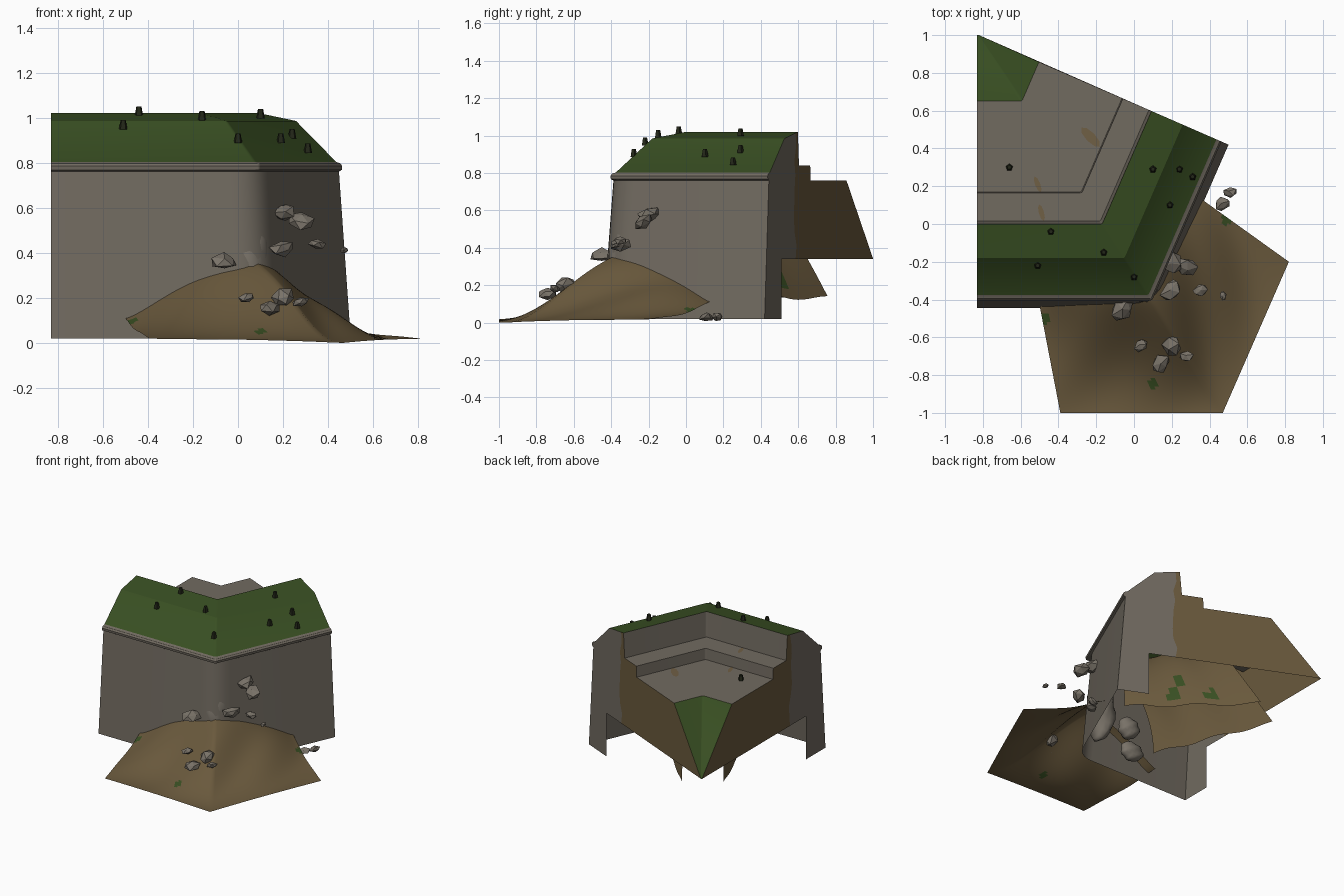
import bpy, bmesh, math, random
from mathutils import Vector

random.seed(4)
if "Cube" in bpy.data.objects:
    bpy.data.objects.remove(bpy.data.objects["Cube"])


def material(name, rgb):
    m = bpy.data.materials.new(name)
    m.use_nodes = True
    m.diffuse_color = (*rgb, 1)
    bsdf = m.node_tree.nodes["Principled BSDF"]
    bsdf.inputs["Base Color"].default_value = (*rgb, 1)
    bsdf.inputs["Roughness"].default_value = 0.9
    return m


STONE = material("stone grey", (0.165, 0.145, 0.117))
GRASS = material("grass green", (0.04, 0.077, 0.016))
EARTH = material("earth brown", (0.143, 0.1, 0.046))
RUBBLE = material("rubble grey", (0.19, 0.168, 0.138))
STUMP = material("dark stump", (0.016, 0.019, 0.009))
PATCH = material("worn clay", (0.16, 0.115, 0.06))


def finish(name, bm, mats, smooth=None):
    bmesh.ops.recalc_face_normals(bm, faces=bm.faces)
    me = bpy.data.meshes.new(name)
    bm.to_mesh(me)
    bm.free()
    ob = bpy.data.objects.new(name, me)
    bpy.context.collection.objects.link(ob)
    for m in mats:
        me.materials.append(m)
    if smooth:
        bpy.ops.object.select_all(action="DESELECT")
        ob.select_set(True)
        bpy.context.view_layer.objects.active = ob
        bpy.ops.object.shade_smooth_by_angle(angle=math.radians(smooth))
    return ob


# Plan of the bent rampart: two arms meeting at one corner
CORNER = Vector((0.1, -0.41))
DIR1, DIR2 = Vector((1, 0)), Vector((0.4, 0.917))
IN2 = Vector((-0.917, 0.4))
MITRE = Vector((-0.654, 1))
SIDE = Vector((0.837, 0.547))
LEFT_X, END_S = -0.83, 0.585


def row(t, z, fillet):
    """One line along both arms, t inward from the outer face."""
    c = CORNER + MITRE * t
    start = Vector((min(LEFT_X, c.x), c.y))
    end = DIR2 * max(END_S, c.dot(DIR2)) + IN2 * c.dot(IN2)
    if t > 1.4:
        fillet = 0
    a, b = c - DIR1 * fillet, c + DIR2 * fillet
    pts = [start]
    for i in range(7):
        k = i / 6
        pts.append(a * (1 - k) ** 2 + c * 2 * k * (1 - k) + b * k * k)
    return [(p.x, p.y, z) for p in pts + [end]]


# Rampart section: inward distance, height, material of the strip after it
# (OPEN strips stay empty: the shell is hollow beneath)
S, G, E, OPEN = 0, 1, 2, None
SECTION = [
    (-0.035, 0.02, S), (0.022, 0.76, S), (0.008, 0.768, S), (0.006, 0.785, S),
    (0.015, 0.797, S), (0.035, 0.803, G), (0.23, 0.985, G), (0.38, 1.014, G),
    (0.41, 1.02, S), (0.425, 0.84, S), (0.575, 0.84, S), (0.58, 0.76, S),
    (1.06, 0.76, G), (1.41, 0.34, OPEN), (0.38, 0.34, OPEN), (0.19, 0.34, OPEN),
    (0.19, 0.02, OPEN)]
SPLIT_TOP, SPLIT_LOW = 7, 14

bm = bmesh.new()
rows = [[bm.verts.new(p) for p in row(t, z, 0.12 if i < 2 else 0.01)]
        for i, (t, z, m) in enumerate(SECTION)]
for i, (t, z, m) in enumerate(SECTION):
    if m is OPEN:
        continue
    a, b = rows[i], rows[i + 1]
    for j in range(len(a) - 1):
        bm.faces.new((a[j], a[j + 1], b[j + 1], b[j])).material_index = m
# End caps: masonry outside, earth fill inside, ragged joint between
for end in (0, -1):
    ring = [r[end] for r in rows]
    joint = []
    for i in range(1, 9):
        h = 1.014 - i * 0.075
        joint.append(bm.verts.new(row(0.375 + random.uniform(-0.02, 0.02), h, 0)[end]))
    outer = ring[SPLIT_LOW:] + ring[:SPLIT_TOP + 1] + joint
    inner = ring[SPLIT_TOP:SPLIT_LOW + 1] + joint[::-1]
    bm.faces.new(outer).material_index = S
    bm.faces.new(inner).material_index = E
bmesh.ops.delete(bm, geom=[v for v in bm.verts if not v.link_faces], context="VERTS")
bmesh.ops.remove_doubles(bm, verts=bm.verts, dist=0.0005)
finish("rampart", bm, [STONE, GRASS, EARTH], 28)


def sheet(name, f, nu, nv, spots, spot_size):
    """Grid surface with grass on the faces near the given spots."""
    bm = bmesh.new()
    g = [[bm.verts.new(f(2 * i / nu - 1, j / nv)) for i in range(nu + 1)]
         for j in range(nv + 1)]
    for j in range(nv):
        for i in range(nu):
            face = bm.faces.new((g[j][i], g[j][i + 1], g[j + 1][i + 1], g[j + 1][i]))
            c = face.calc_center_median()
            if any((c - Vector(s)).length < spot_size for s in spots):
                face.material_index = 1
    return finish(name, bm, [EARTH, GRASS], 50)


# Collapsed earth spread in front of the corner
def heap(s, v):
    a = abs(s)
    arm = -DIR1 if s < 0 else DIR2
    inner = CORNER + MITRE * 0.03 + arm * 0.59 * a
    side = Vector((-0.39, -1)) if s < 0 else Vector((0.82, -0.2))
    outer = Vector((0.47, -1)).lerp(side, a)
    p = inner.lerp(outer, v)
    top = 0.12 + 0.235 * (1 - a * a) ** 1.25
    fall = 1 - math.sin(math.pi / 2 * v ** 1.15) ** 1.1
    z = 0.018 + (top - 0.018) * fall
    z += 0.014 * math.sin(9 * s + 5 * v) * math.sin(math.pi * v)
    return (p.x, p.y, z - 0.018 * v * (1 - a) ** 2)


sheet("earth_heap", heap, 64, 40,
      [(-0.48, -0.5, 0.1), (0.1, -0.85, 0.06), (0.49, 0.03, 0.07)], 0.032)


# Steep earth core inside the hollow, open arch with two trailing tips
def core(s, v):
    rise = math.cos(s * math.pi / 2)
    u = math.sin(s * math.pi / 2) * (0.34 - 0.2 * v)
    near = 0.14 + 0.55 * abs(u)
    t = near + v * (1.09 - 0.28 * rise - near)
    p = CORNER + MITRE * t + SIDE * u
    z = 0.15 - 0.02 * v + 0.55 * rise + 0.012 * math.sin(14 * v)
    return (p.x, p.y, z)


sheet("earth_core", core, 32, 28,
      [(-0.08, 0.33, 0.24), (-0.25, 0.52, 0.22),
       (-0.1, 0.36, 0.36), (-0.5, 0.2, 0.25)], 0.055)


# Loose rubble
def rock(name, x, y, z, size):
    bm = bmesh.new()
    bmesh.ops.create_icosphere(bm, subdivisions=1, radius=1)
    turn, tilt = random.uniform(0, 6), random.uniform(-0.5, 0.5)
    for v in bm.verts:
        v.co *= random.uniform(0.75, 1.15)
        v.co.z *= 0.55
        v.co.y *= 0.8
    ob = finish(name, bm, [RUBBLE])
    ob.scale = (size, size, size)
    ob.rotation_euler = (tilt, tilt * 0.7, turn)
    ob.location = (x, y, z)


ROCKS = [
    (0.2, -0.2, 0.58, 0.07), (0.28, -0.23, 0.54, 0.065), (0.2, -0.35, 0.42, 0.07),
    (0.35, -0.35, 0.44, 0.045), (-0.06, -0.45, 0.36, 0.07), (0.04, -0.64, 0.2, 0.045),
    (0.2, -0.65, 0.2, 0.075), (0.14, -0.74, 0.155, 0.06), (0.28, -0.7, 0.18, 0.04),
    (0.47, -0.38, 0.41, 0.025), (0.47, 0.11, 0.03, 0.045), (0.51, 0.17, 0.03, 0.04)]
for i, r in enumerate(ROCKS):
    rock(f"rubble_{i + 1}", *r)

# Lumpy broken masonry plugging the corner, with smaller lumps behind it
for i, (loc, size) in enumerate([
        ((0.04, -0.31, 0.33), (0.1, 0.1, 0.23)),
        ((-0.13, -0.21, 0.22), (0.08, 0.06, 0.08)),
        ((-0.25, -0.32, 0.13), (0.09, 0.05, 0.07))]):
    bm = bmesh.new()
    bmesh.ops.create_icosphere(bm, subdivisions=3, radius=1)
    for v in bm.verts:
        v.co *= 1 + 0.08 * math.sin(7 * v.co.z + 5 * v.co.x)
    lump = finish(f"corner_masonry_{i + 1}", bm, [RUBBLE], 60)
    lump.scale = size
    lump.location = loc

# Small stumps on the turf
STUMPS = [(-0.44, -0.04, 1.01), (-0.51, -0.22, 0.95), (-0.16, -0.15, 0.99),
          (0, -0.28, 0.89), (0.1, 0.29, 1.0), (0.19, 0.1, 0.89), (0.24, 0.29, 0.91),
          (0.31, 0.25, 0.845), (-0.66, 0.3, 0.76)]
for i, (x, y, z) in enumerate(STUMPS):
    bm = bmesh.new()
    bmesh.ops.create_cone(bm, cap_ends=True, segments=5, radius1=0.02,
                          radius2=0.012, depth=0.042)
    ob = finish(f"stump_{i + 1}", bm, [STUMP])
    ob.location = (x, y, z + 0.018)

# Worn clay patches on the walkway
for i, (x, y, z, length, turn) in enumerate([
        (-0.23, 0.46, 0.762, 0.07, -0.8), (-0.51, 0.21, 0.762, 0.045, -1.2),
        (-0.49, 0.06, 0.842, 0.045, -1.3)]):
    bm = bmesh.new()
    bmesh.ops.create_circle(bm, cap_ends=True, segments=8, radius=1)
    ob = finish(f"clay_patch_{i + 1}", bm, [PATCH])
    ob.scale = (length, 0.026 if i == 0 else 0.014, 1)
    ob.rotation_euler.z = turn
    ob.location = (x, y, z)
